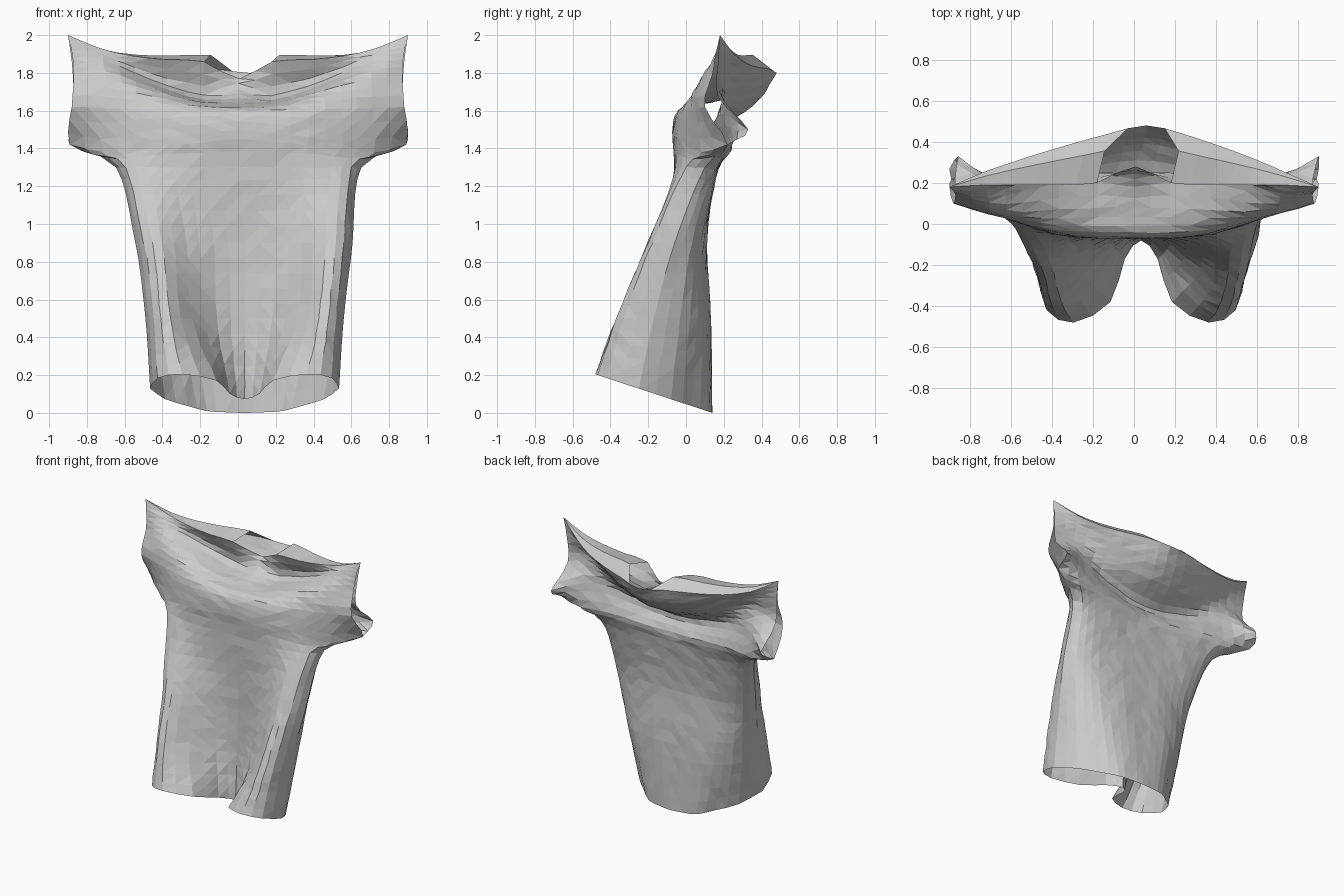
import bpy
import bmesh
import random
from mathutils import Vector

random.seed(4)
default_cube = bpy.data.objects.get("Cube")
if default_cube:
    bpy.data.objects.remove(default_cube, do_unlink=True)

HALF_COLUMNS = 10
NECK_COLUMNS = 2
ARMPIT_ROW = 4


def spline(points, t, mirrored=False):
    """Smooth curve through evenly spaced numbers or vectors, t from 0 to 1."""
    last = len(points) - 1
    i = min(int(t * last), last - 1)
    f = t * last - i
    b, c = points[i], points[i + 1]
    a = points[i - 1] if i else (c if mirrored else b * 2 - c)
    d = points[i + 2] if i + 2 <= last else c * 2 - b
    return b + (c - a) * (f / 2) + (a * 2 - b * 5 + c * 4 - d) * (f * f / 2) \
        + ((b - c) * 3 + d - a) * (f ** 3 / 2)


# Across-the-cloth spacing, from the middle to the side
HEM = (0, .16, .3, .66, .92, 1)
BODY = (0, .28, .53, .75, .92, 1)
YOKE = (0, .2, .42, .62, .81, 1)


def hem_height(depths):
    return [(.14 - y) * .33 for y in depths]


def section(width, spacing, depths, heights=None):
    """One horizontal cut through half of a cloth panel."""
    return [s * width for s in spacing], depths, heights or hem_height(depths)


# Front panel: two deep folds at the hem, a flat chest and a slack pocket at the neck
front_sections = [
    section(.5, HEM, (-.08, -.17, -.38, -.48, -.42, -.25)),
    section(.525, BODY, (-.06, -.1, -.24, -.37, -.33, -.17), (.5, .5)),
    section(.575, BODY, (-.05, -.07, -.12, -.2, -.18, -.06), (.9, .9)),
    section(.65, BODY, (-.06, -.06, -.06, -.04, 0, .1), (1.3, 1.3)),
    section(.89, YOKE, (-.07, -.07, -.05, 0, .08, .22), (1.5, 1.48, 1.46, 1.42, 1.38, 1.42)),
    section(.88, YOKE, (-.04, -.04, -.03, .01, .05, .1), (1.6, 1.62)),
    section(.87, YOKE, (.08, .08, .07, .06, .08, .14), (1.63, 1.64, 1.68, 1.73, 1.77, 1.79)),
    section(.88, YOKE, (.22, .25, .24, .2, .15, .16), (1.69, 1.68, 1.73, 1.8, 1.87, 1.91)),
    section(.9, YOKE, (.28, .2, .19, .19, .19, .18), (1.77, 1.86, 1.87, 1.89, 1.93, 2)),
]

# Back panel: hangs straight, folds in, then overhangs behind the neck
back_sections = [
    section(.5, (0, .2, .4, .6, .84, 1), (.14, .13, .11, .03, -.08, -.25)),
    section(.525, BODY, (.13, .13, .11, .06, -.03, -.17), (.5, .5)),
    section(.575, BODY, (.11, .11, .1, .08, .03, -.06), (.9, .9)),
    section(.65, BODY, (.15, .15, .16, .16, .15, .1), (1.23, 1.3)),
    section(.89, YOKE, (.17, .18, .2, .22, .24, .22), (1.37, 1.37, 1.39, 1.4, 1.39, 1.42)),
    section(.88, YOKE, (.13, .13, .15, .18, .23, .33), (1.48, 1.5, 1.54, 1.58, 1.57, 1.5)),
    section(.87, YOKE, (.31, .29, .25, .21, .18, .17), (1.59, 1.6, 1.64, 1.69, 1.73, 1.67)),
    section(.88, YOKE, (.42, .39, .33, .27, .21, .17), (1.7, 1.71, 1.74, 1.78, 1.83, 1.86)),
    section(.9, YOKE, (.48, .44, .38, .32, .255, .18), (1.8, 1.82, 1.83, 1.85, 1.9, 2)),
]

# Finer steps on the long body, fewer through the yoke
levels = []
for span in range(len(front_sections) - 1):
    steps = 5 if span < ARMPIT_ROW - 1 else 3
    levels += [span + k / steps for k in range(steps)]
levels.append(len(front_sections) - 1)


def panel_point(sections, u, level):
    a, side = abs(u), (1 if u >= 0 else -1)
    column = [Vector((side * spline(xs, a), spline(ys, a, True), spline(zs, a, True)))
              for xs, ys, zs in sections]
    p = spline(column, level / (len(sections) - 1))
    p.x += .035 * min(1, max(0, 1.35 - p.z) * 2)     # the body hangs a little to one side
    p.x += .06 * min(1, max(0, p.y - .25) * 5)       # and so does the back of the neck
    return p


def make_panel(bm, sections):
    rows = []
    for level in levels:
        row = []
        for c in range(-HALF_COLUMNS, HALF_COLUMNS + 1):
            p = panel_point(sections, c / HALF_COLUMNS, level)
            if 0 < level < levels[-1] and abs(c) < HALF_COLUMNS:
                p += Vector([random.uniform(-.003, .003) for axis in range(3)])
            p.x = max(-.9, min(.9, p.x))
            row.append(bm.verts.new(p))
        rows.append(row)
    return rows


def skin(bm, lower, upper, flip, skip=()):
    for c in range(len(lower) - 1):
        if c in skip:
            continue
        quad = [lower[c], lower[c + 1], upper[c + 1], upper[c]]
        corners = []
        for v in quad:
            if v not in corners:
                corners.append(v)
        if len(corners) > 2:
            bm.faces.new(corners[::-1] if flip else corners)


bm = bmesh.new()
front = make_panel(bm, front_sections)
back = make_panel(bm, back_sections)

# Side seams share points up to the armpits; the sleeve ends stay open
for level, front_row, back_row in zip(levels, front, back):
    if level <= ARMPIT_ROW or level == levels[-1]:
        for end in (0, -1):
            bm.verts.remove(back_row[end])
            back_row[end] = front_row[end]

for rows, flip in ((front, False), (back, True)):
    for lower, upper in zip(rows, rows[1:]):
        skin(bm, lower, upper, flip)

# Shoulders join front and back over a raised crown, leaving a rounded neck hole
neck = range(HALF_COLUMNS - NECK_COLUMNS, HALF_COLUMNS + NECK_COLUMNS)
crown = []
for c, (f, b) in enumerate(zip(front[-1], back[-1])):
    if f is b or c in neck[1:]:
        crown.append(b)
    else:
        lift = Vector((0, 0, .25 * (b.co.y - f.co.y)))
        crown.append(bm.verts.new(f.co.lerp(b.co, .65) + lift))
skin(bm, front[-1], crown, False, neck)
skin(bm, crown, back[-1], False)
bmesh.ops.triangulate(bm, faces=bm.faces[:], quad_method='SHORT_EDGE')

mesh = bpy.data.meshes.new("draped_shirt")
bm.to_mesh(mesh)
bm.free()

# Plain grey cloth, flat facets
cloth = bpy.data.materials.new("grey_cloth")
cloth.use_nodes = True
grey = (.6, .6, .6, 1)
cloth.diffuse_color = grey
cloth.node_tree.nodes["Principled BSDF"].inputs["Base Color"].default_value = grey
mesh.materials.append(cloth)

shirt = bpy.data.objects.new("draped_shirt", mesh)
bpy.context.collection.objects.link(shirt)
